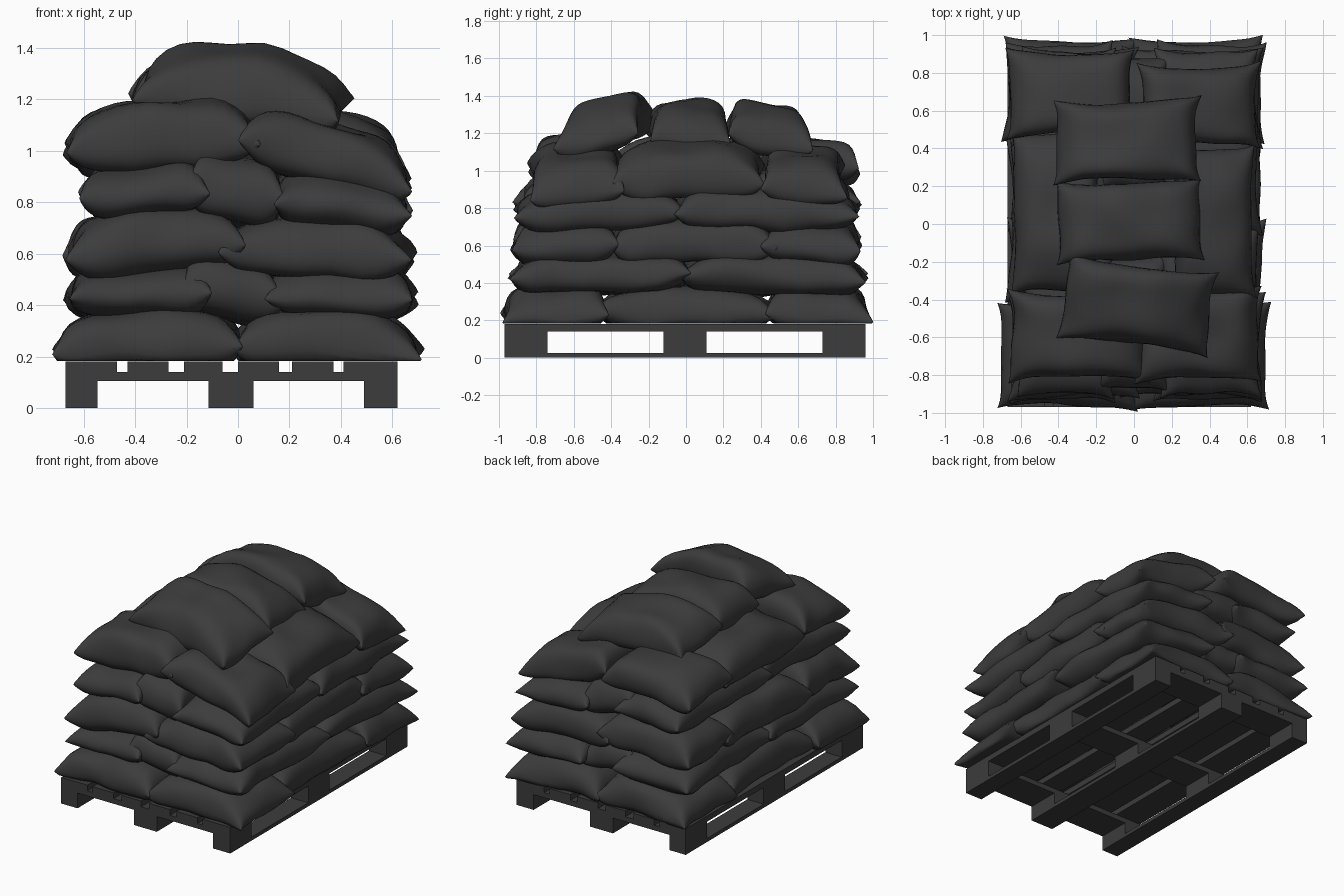
import bpy, bmesh, math
from mathutils import Vector, noise

if "Cube" in bpy.data.objects:
    bpy.data.objects.remove(bpy.data.objects["Cube"])

# ---------- helpers ----------
dark = bpy.data.materials.new("dark_grey")
dark.diffuse_color = (0.045, 0.045, 0.045, 1)
dark.use_nodes = True
dark.node_tree.nodes["Principled BSDF"].inputs["Base Color"].default_value = dark.diffuse_color


def finish(name, bm, smooth=False):
    me = bpy.data.meshes.new(name)
    bm.to_mesh(me)
    bm.free()
    for p in me.polygons:
        p.use_smooth = smooth
    me.materials.append(dark)
    ob = bpy.data.objects.new(name, me)
    bpy.context.collection.objects.link(ob)
    return ob


def box(name, x0, x1, y0, y1, z0, z1):
    bm = bmesh.new()
    bmesh.ops.create_cube(bm, size=1)
    for v in bm.verts:
        v.co = ((x0 + x1) / 2 + v.co.x * (x1 - x0),
                (y0 + y1) / 2 + v.co.y * (y1 - y0),
                (z0 + z1) / 2 + v.co.z * (z1 - z0))
    return finish(name, bm)


count = 0


def sack(name, x0, x1, y0, y1, z0, z1, sx=0, sy=0, drop=0.02, rot=0, n=18):
    """Pillow with flared corners; sx/sy tilt its halves, drop bends its long ends down."""
    global count
    count += 1
    seed = Vector((count * 7.3, count * 3.1, count * 1.7))
    a, b = (x1 - x0) / 2, (y1 - y0) / 2
    cx, cy = (x0 + x1) / 2, (y0 + y1) / 2
    h, zm = z1 - z0, z0 + 0.45 * (z1 - z0)
    cr, sr = math.cos(math.radians(rot)), math.sin(math.radians(rot))
    bm = bmesh.new()
    for side, amount in ((1, 0.55), (-1, 0.45)):
        grid = []
        for i in range(n + 1):
            row = []
            for j in range(n + 1):
                u = math.sin(math.pi / 2 * (2 * i / n - 1))
                v = math.sin(math.pi / 2 * (2 * j / n - 1))
                px = a * u - math.copysign(0.026, u) * u * u * (1 - v ** 4)
                py = b * v - math.copysign(0.026, v) * v * v * (1 - u ** 4)
                f = max(0, (1 - abs(u) ** 5) * (1 - abs(v) ** 5)) ** 0.5
                w = u if a > b else v
                z = zm + side * amount * h * f + sx * u + sy * v - drop * w * w
                q = Vector((px, py, z - zm))
                wob = noise.noise_vector(q * 4.5 + seed)
                z += wob.z * 0.03
                px += wob.x * 0.02
                py += wob.y * 0.02
                row.append(bm.verts.new((cx + px * cr - py * sr, cy + px * sr + py * cr, max(z, 0.182))))
            grid.append(row)
        for i in range(n):
            for j in range(n):
                bm.faces.new((grid[i][j], grid[i + 1][j], grid[i + 1][j + 1], grid[i][j + 1]))
    bmesh.ops.remove_doubles(bm, verts=bm.verts, dist=0.0002)
    bmesh.ops.recalc_face_normals(bm, faces=bm.faces)
    return finish(name, bm, True)


# ---------- pallet ----------
rows = ((-0.97, -0.74), (-0.12, 0.11), (0.73, 0.96))
cols = ((-0.67, -0.545), (-0.115, 0.06), (0.49, 0.62))
for x0, x1 in cols:
    box("pallet_skid", x0, x1, -0.97, 0.96, 0, 0.025)
    for y0, y1 in rows:
        box("pallet_block", x0, x1, y0, y1, 0.025, 0.105)
for y0, y1 in rows:
    box("pallet_cross_board", -0.67, 0.62, y0, y1, 0.105, 0.14)
for x0, x1 in ((-0.67, -0.47), (-0.43, -0.27), (-0.21, -0.06), (0, 0.16), (0.21, 0.37), (0.41, 0.62)):
    box("pallet_deck_board", x0, x1, -0.97, 0.96, 0.14, 0.18)

# ---------- layers 1 and 3: crosswise end sacks with lengthwise side sacks ----------
L1, L3 = "layer_1_sack", "layer_3_sack"
for s in (-1, 1):
    ya, yb = (-0.99, -0.42) if s < 0 else (0.42, 0.99)
    e = 0.72 if s < 0 else 0.69
    sack(L1, -e, 0.025, ya, yb, 0.15, 0.39, 0.015, -0.02 * s, 0.03, -1)
    sack(L1, -0.025, e, ya, yb, 0.15, 0.39, -0.015, -0.02 * s, 0.03, 1)
    xa, xb = (-0.67, -0.2) if s < 0 else (0.22, 0.67)
    sack(L1, xa, xb, -0.47, 0.47, 0.15, 0.38, -0.015 * s, 0, 0.01)

    ya, yb = (-0.93, -0.36) if s < 0 else (0.41, 0.94)
    sack(L3, -0.67, 0.03, ya, yb, 0.53, 0.78, 0.025, -0.01 * s, 0.02, 1)
    sack(L3, -0.07, 0.68, ya, yb, 0.51, 0.74, -0.015, -0.01 * s, 0.02, -1)
    sack(L3, xa, xb, -0.41, 0.49, 0.51, 0.75, -0.02 * s, 0, 0.01, -1)

# ---------- layers 2 and 4: lengthwise sacks with a filler sack in the middle ----------
L2, L4 = "layer_2_sack", "layer_4_sack"
for s in (-1, 1):
    ya, yb = (-0.95, 0.04) if s < 0 else (-0.04, 0.97)
    sack(L2, -0.67, -0.1, ya, yb, 0.35, 0.57, 0.01, -0.01 * s, 0.01, 1)
    sack(L2, 0.11, 0.69, ya, yb, 0.35, 0.56, -0.01, -0.01 * s, 0.01, -1)
    fa, fb = (-0.92, -0.15) if s < 0 else (0.15, 0.92)
    sack("layer_2_filler_sack", -0.22, 0.18, fa, fb, 0.34, 0.59, -0.03, 0, 0.01)

    ya, yb = (-0.92, -0.01) if s < 0 else (-0.07, 0.93)
    sack(L4, -0.61, -0.1, ya, yb, 0.74, 0.96, 0.01, -0.01 * s, 0.01, -1)
    sack(L4, 0.12, 0.67, ya, yb, 0.69, 0.91, -0.02, -0.01 * s, 0.01, 1)
    fa, fb = (-0.90, -0.15) if s < 0 else (0.15, 0.90)
    sack("layer_4_filler_sack", -0.20, 0.19, fa, fb, 0.71, 0.99, -0.03, 0, 0.01)

# ---------- layer 5: sagging outward ----------
L5 = "layer_5_sack"
sack(L5, -0.67, 0.09, -0.84, -0.35, 0.94, 1.19, 0.015, 0.02, 0.02)
sack(L5, 0.01, 0.68, -0.84, -0.33, 0.87, 1.10, -0.085, 0.02, 0.01)
sack(L5, -0.68, 0.0, 0.45, 0.93, 0.94, 1.17, 0.02, -0.03, 0.02)
sack(L5, 0.02, 0.67, 0.40, 0.86, 0.87, 1.10, -0.08, -0.02, 0.01)
sack(L5, -0.66, -0.17, -0.38, 0.50, 0.93, 1.17, 0.04, 0, 0.02)
sack(L5, 0.2, 0.65, -0.40, 0.42, 0.87, 1.14, -0.05, 0, 0.02)

# ---------- layer 6: three crown sacks ----------
L6 = "crown_sack"
sack(L6, -0.43, 0.36, 0.21, 0.67, 1.12, 1.36, -0.02, -0.03, 0.06, 1)
sack(L6, -0.42, 0.37, -0.21, 0.24, 1.12, 1.37, -0.02, 0.0, 0.06, 1)
sack(L6, -0.39, 0.43, -0.66, -0.20, 1.13, 1.385, -0.045, 0.05, 0.05, -7)
